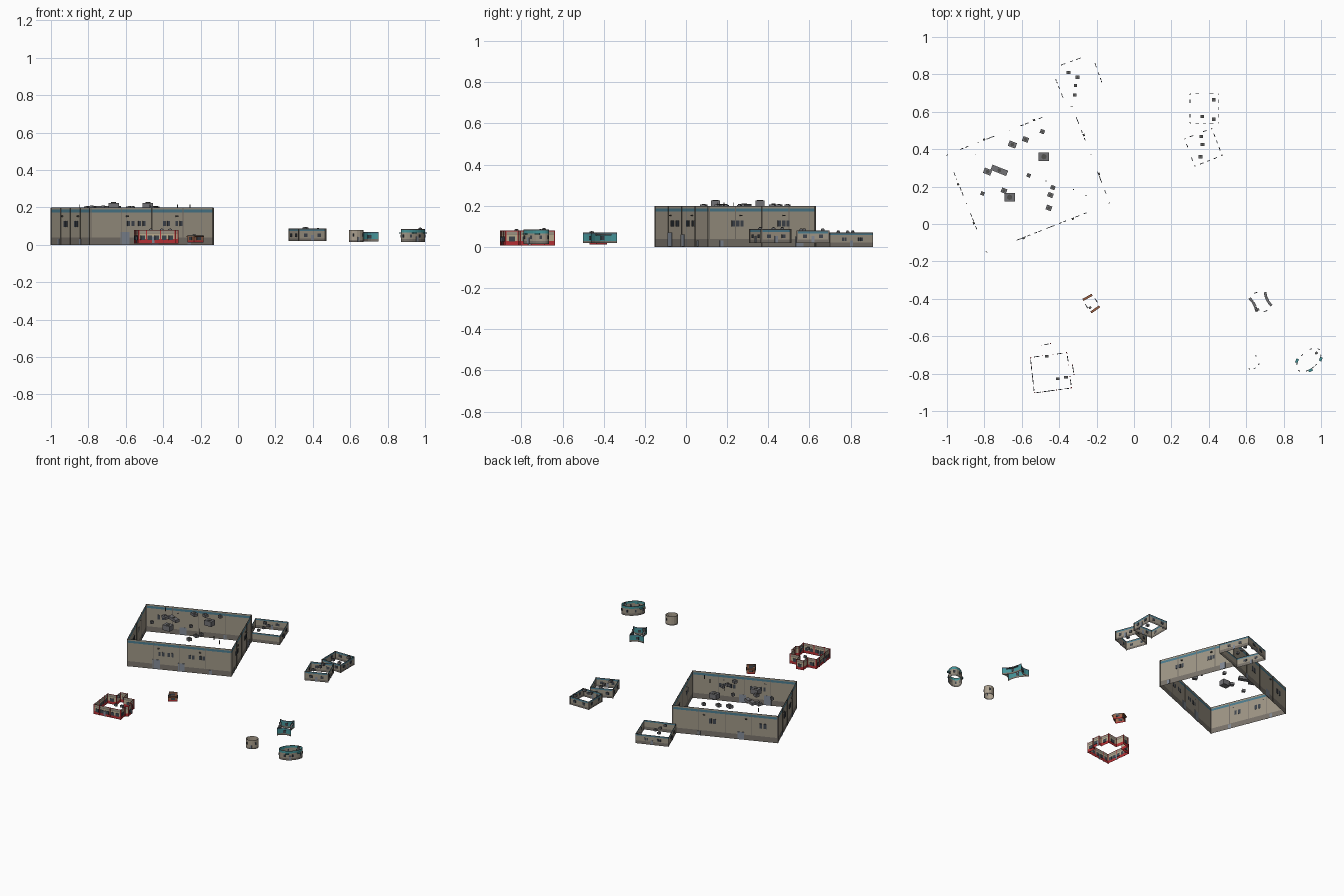
import bpy, bmesh, math
from mathutils import Vector, Matrix

if "Cube" in bpy.data.objects:
    bpy.data.objects.remove(bpy.data.objects["Cube"])


def mat(name, r, g, b):
    m = bpy.data.materials.new(name)
    m.diffuse_color = (r, g, b, 1)
    m.use_nodes = True
    m.node_tree.nodes["Principled BSDF"].inputs["Base Color"].default_value = m.diffuse_color
    return m


BEIGE = mat("beige wall", .34, .30, .235)
LIGHT = mat("light beige", .42, .36, .28)
DARK = mat("dark base", .19, .17, .145)
TEAL = mat("teal", .06, .30, .32)
BLUE = mat("blue trim", .07, .20, .27)
RED = mat("red", .48, .03, .035)
CREAM = mat("cream", .50, .42, .28)
BROWN = mat("brown", .33, .12, .06)
GLASS = mat("glass", .05, .06, .075)
METAL = mat("roof metal", .17, .17, .18)
COPING = mat("coping", .08, .08, .075)
DOOR = mat("door", .22, .25, .30)


def finish(name, bm, m):
    me = bpy.data.meshes.new(name)
    bm.to_mesh(me)
    bm.free()
    me.materials.append(m)
    ob = bpy.data.objects.new(name, me)
    bpy.context.collection.objects.link(ob)
    return ob


def box(bm, x, y, z0, z1, w, d, ang=0):
    M = (Matrix.Translation((x, y, (z0 + z1) / 2)) @ Matrix.Rotation(ang, 4, 'Z')
         @ Matrix.Diagonal((w, d, z1 - z0, 1)))
    bmesh.ops.create_cube(bm, size=1, matrix=M)


def shell(name, pts, bands):
    """Roofless wall sheet around counter-clockwise pts, one band per colour."""
    for label, z0, z1, m in bands:
        bm = bmesh.new()
        lo = [bm.verts.new((x, y, z0)) for x, y in pts]
        hi = [bm.verts.new((x, y, z1)) for x, y in pts]
        n = len(pts)
        for i in range(n):
            j = (i + 1) % n
            bm.faces.new((lo[i], lo[j], hi[j], hi[i]))
        finish(f"{name}_{label}", bm, m)


def panels(name, pts, items, m, depth=.004):
    """Thin boxes on walls: (edge, position 0-1, width, z0, z1)."""
    bm = bmesh.new()
    for e, t, w, z0, z1 in items:
        a, b = Vector(pts[e]), Vector(pts[(e + 1) % len(pts)])
        d = (b - a).normalized()
        p = a.lerp(b, t) + Vector((d.y, -d.x)) * (depth / 2 - .001)
        box(bm, p.x, p.y, z0, z1, w, depth, math.atan2(d.y, d.x))
    finish(name, bm, m)


def roof_units(name, items, ang):
    """Roof boxes (x, y, w, d, z0, z1), each with a round fan on top."""
    bm, fans = bmesh.new(), bmesh.new()
    for x, y, w, d, z0, z1 in items:
        box(bm, x, y, z0, z1, w, d, ang)
        bmesh.ops.create_cone(fans, cap_ends=True, segments=10, radius1=d * .32, radius2=d * .32,
                              depth=.004, matrix=Matrix.Translation((x, y, z1 + .001)))
    finish(name + "_boxes", bm, METAL)
    finish(name + "_fans", fans, COPING)


def each(edges, spots, w, z0, z1):
    return [(e, t, w, z0, z1) for e in edges for t in spots]


# Large hall
hall = [(-.79, -.15), (-.13, .11), (-.333, .63), (-1, .37)]
TILT = math.atan2(.26, .66)
shell("hall", hall, [("base", 0, .038, DARK), ("wall", .038, .172, BEIGE), ("blue_band", .172, .188, BLUE),
                     ("parapet", .188, .196, BEIGE), ("coping", .196, .2, COPING)])
panels("hall_pilasters", hall, each(range(4), [.005, .25, .5, .75, .995], .004, 0, .198), DARK)
panels("hall_windows", hall,
       each([0], [.31, .345, .40, .435, .60, .635, .70, .735], .016, .10, .128)
       + each([1], [.23, .27, .31, .66, .70, .74], .016, .10, .128)
       + each([2], [.36, .40, .84, .88], .018, .095, .13)
       + each([3], [.35, .40, .62, .67], .018, .095, .127), GLASS)
panels("hall_doors", hall, [(0, .28, .05, .002, .07), (0, .52, .045, .002, .06), (0, .80, .018, .002, .032),
                            (1, .12, .02, .002, .032), (1, .85, .04, .002, .05), (2, .25, .02, .002, .032),
                            (2, .65, .045, .002, .055), (3, .2, .02, .002, .032), (3, .75, .02, .002, .032)], DOOR)
panels("hall_wall_lamps", hall, each(range(4), [.3, .7], .012, .15, .156), COPING, .01)
roof_units("hall_roof", [
    (-.65, .425, .042, .030, .188, .207), (-.58, .452, .032, .026, .188, .206), (-.49, .494, .024, .022, .188, .206),
    (-.783, .28, .042, .03, .188, .207), (-.72, .287, .09, .03, .188, .208), (-.563, .26, .02, .02, .188, .205),
    (-.81, .163, .02, .02, .188, .205), (-.695, .178, .03, .026, .188, .206), (-.434, .195, .024, .022, .188, .205),
    (-.447, .155, .03, .024, .188, .206), (-.455, .086, .03, .026, .188, .206)], -TILT)
roof_units("hall_large_roof", [(-.665, .143, .056, .044, .188, .225), (-.482, .36, .056, .044, .188, .225)], 0)
bm = bmesh.new()
for x, y in [(-.846, .37), (-.47, .23), (-.323, .185), (-.257, .152)]:
    box(bm, x, y, .188, .216, .004, .004)
finish("hall_vent_pipes", bm, COPING)

# Low annex behind the hall
annex = [(-.36, .63), (-.152, .70), (-.228, .908), (-.44, .83)]
shell("annex", annex, [("base", 0, .022, DARK), ("wall", .022, .058, BEIGE), ("blue_band", .058, .066, BLUE),
                       ("coping", .066, .07, COPING)])
panels("annex_windows", annex, each([1, 2, 3], [.3, .36, .68, .74], .011, .03, .047), GLASS)
panels("annex_doors", annex, each([1, 2, 3], [.5], .016, .002, .032), DOOR)
roof_units("annex_roof", [(-.35, .81, .02, .017, .062, .076), (-.302, .785, .02, .017, .062, .076),
                          (-.312, .74, .017, .016, .062, .076), (-.317, .69, .018, .016, .062, .076)], 0)

# Two small square houses
for name, pts, units, ang, z1 in [
    ("back_house", [(.30, .54), (.452, .54), (.452, .695), (.30, .695)],
     [(.427, .665), (.365, .575), (.427, .56)], 0, .08),
    ("turned_house", [(.325, .31), (.47, .367), (.415, .51), (.272, .455)],
     [(.36, .468), (.366, .425), (.356, .36)], .37, .087),
]:
    shell(name, pts, [("base", .02, .035, DARK), ("wall", .035, z1 - .014, BEIGE),
                      ("blue_band", z1 - .014, z1 - .004, BLUE), ("coping", z1 - .004, z1, COPING)])
    panels(name + "_windows", pts, each(range(4), [.25, .75], .02, .043, .061), GLASS)
    panels(name + "_doors", pts, each([0, 1], [.5], .016, .021, .053), DOOR)
    panels(name + "_pilasters", pts, each(range(4), [.01, .99], .005, .02, z1), DARK)
    roof_units(name + "_roof", [(x, y, .02, .018, z1 - .008, z1 + .006) for x, y in units], 0)

# Pavilion with four inward-curving walls
corners = [Vector(p) for p in [(.667, -.5), (.752, -.462), (.692, -.335), (.598, -.37)]]
star = []
SEG = 5
for i in range(4):
    a, b = corners[i], corners[(i + 1) % 4]
    d = (b - a).normalized()
    inward = Vector((-d.y, d.x))
    for k in range(SEG):
        t = k / SEG
        p = a.lerp(b, t) + inward * .018 * math.sin(math.pi * t)
        star.append((p.x, p.y))
shell("pavilion", star, [("base", .018, .03, DARK), ("wall", .03, .06, TEAL), ("band", .06, .066, BLUE),
                         ("coping", .066, .07, COPING)])
panels("pavilion_windows", star, each([2, 7, 12, 17], [.5], .02, .034, .053), GLASS)
panels("pavilion_awnings", star, each([6, 7, 8, 16, 17, 18], [.5], .027, .056, .062), METAL, .014)
roof_units("pavilion_roof", [(.66, -.458, .018, .014, .06, .074)], .4)


# Oval buildings
def oval(cx, cy, rx, ry, ang, n):
    c, s = math.cos(ang), math.sin(ang)
    out = []
    for i in range(n):
        u = 2 * math.pi * i / n
        x, y = rx * math.cos(u), ry * math.sin(u)
        out.append((cx + x * c - y * s, cy + x * s + y * c))
    return out


drum = oval(.633, -.74, .041, .033, .6, 16)
shell("drum", drum, [("base", .015, .025, DARK), ("wall", .025, .077, LIGHT), ("coping", .077, .08, DARK)])
panels("drum_windows", drum, each([1, 9, 13], [.5], .008, .045, .06), GLASS)
panels("drum_door", drum, [(11, .5, .011, .016, .042)], DOOR)

ring = oval(.935, -.727, .078, .044, .75, 24)
shell("oval_hall", ring, [("base", .015, .03, DARK), ("wall", .03, .066, BEIGE), ("teal_band", .066, .08, TEAL),
                          ("coping", .08, .084, COPING)])
panels("oval_hall_windows", ring, each(range(0, 24, 3), [.5], .012, .038, .056), GLASS)
panels("oval_hall_door", ring, [(17, .5, .014, .016, .045)], DOOR)
panels("oval_hall_awnings", ring, each([8, 16, 20], [.5], .022, .06, .066), TEAL, .014)
roof_units("oval_hall_roof", [(.975, -.69, .014, .012, .074, .09)], .7)

# Diner with stepped outline
diner = [(-.532, -.902), (-.335, -.876), (-.343, -.815), (-.322, -.806), (-.33, -.753), (-.35, -.755),
         (-.36, -.688), (-.434, -.70), (-.445, -.64), (-.494, -.65), (-.487, -.705), (-.553, -.715)]
shell("diner", diner, [("red_base", .008, .03, RED), ("wall", .03, .06, CREAM), ("trim", .06, .064, DARK),
                       ("sign_band", .064, .076, BEIGE), ("coping", .076, .08, RED)])
panels("diner_windows", diner, each([0, 11], [.12, .3, .5, .7, .88], .024, .026, .05)
       + each([1, 3, 5, 6], [.5], .03, .026, .05) + each([8], [.5], .024, .026, .05)
       + each([10], [.5], .03, .026, .05), GLASS)
panels("diner_doors", diner, [(0, .4, .014, .009, .045), (3, .85, .012, .009, .042), (11, .6, .014, .009, .045)], DOOR)
panels("diner_red_columns", diner, each([0, 11], [.01, .21, .6, .99], .005, .008, .08)
       + each([1, 3, 5, 6, 8, 10], [.02, .98], .005, .008, .08), RED)
roof_units("diner_roof", [(-.467, -.707, .018, .014, .07, .085), (-.408, -.827, .02, .014, .07, .085),
                          (-.363, -.82, .02, .014, .07, .085)], 0)

# Small kiosk
kiosk = [(-.235, -.47), (-.185, -.435), (-.222, -.383), (-.27, -.41)]
shell("kiosk", kiosk, [("base", .012, .022, RED), ("wall", .022, .045, BROWN), ("coping", .045, .052, DARK)])
panels("kiosk_windows", kiosk, each(range(4), [.5], .026, .026, .041), GLASS)
panels("kiosk_awnings", kiosk, each([0, 2], [.5], .056, .043, .048), BROWN, .012)
roof_units("kiosk_roof", [(-.235, -.447, .014, .012, .044, .056)], .6)
